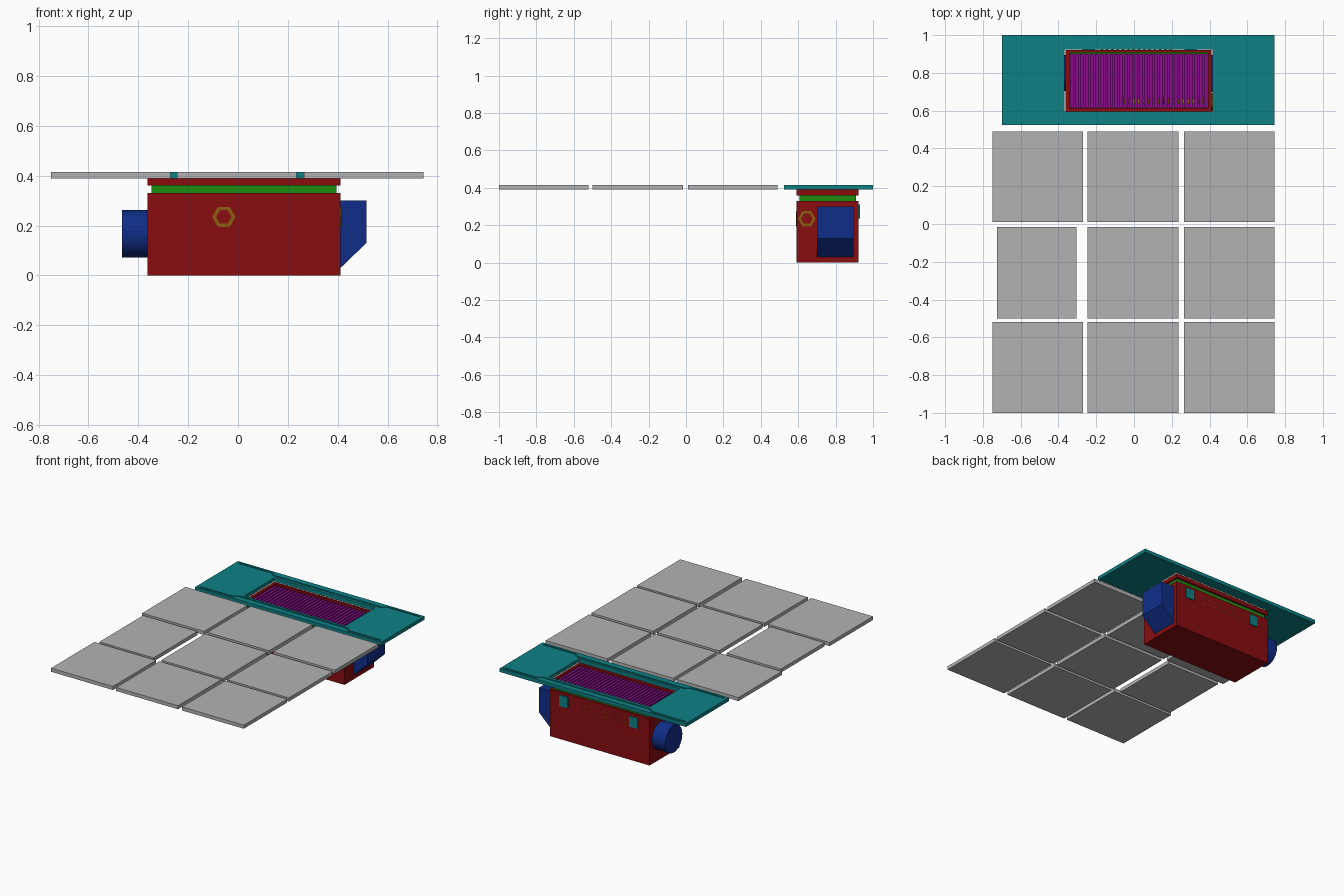
import bpy
import bmesh
import math
from mathutils import Matrix, Vector

if "Cube" in bpy.data.objects:
    bpy.data.objects.remove(bpy.data.objects["Cube"], do_unlink=True)


def material(name, r, g, b):
    m = bpy.data.materials.new(name)
    m.use_nodes = True
    m.diffuse_color = (r, g, b, 1)
    m.node_tree.nodes["Principled BSDF"].inputs["Base Color"].default_value = (r, g, b, 1)
    return m


GREY = material("grey", 0.45, 0.45, 0.45)
TEAL = material("teal", 0.004, 0.22, 0.235)
RED = material("dark red", 0.25, 0.004, 0.005)
BLUE = material("blue", 0.005, 0.027, 0.25)
GREEN = material("green", 0.013, 0.27, 0.005)
PURPLE = material("purple", 0.25, 0.004, 0.26)
GOLD = material("dull gold", 0.26, 0.11, 0.005)


def finish(name, bm, mat):
    bmesh.ops.recalc_face_normals(bm, faces=bm.faces)
    mesh = bpy.data.meshes.new(name)
    bm.to_mesh(mesh)
    bm.free()
    mesh.materials.append(mat)
    ob = bpy.data.objects.new(name, mesh)
    bpy.context.collection.objects.link(ob)
    return ob


def add_box(bm, x, y, z):
    """Add a box given its (min, max) along each axis."""
    lo, hi = Vector((x[0], y[0], z[0])), Vector((x[1], y[1], z[1]))
    bmesh.ops.create_cube(bm, size=1, matrix=Matrix.Translation((lo + hi) / 2)
                          @ Matrix.Diagonal((*(hi - lo), 1)))


def box(name, x, y, z, mat):
    bm = bmesh.new()
    add_box(bm, x, y, z)
    return finish(name, bm, mat)


def add_prism(bm, points, shift):
    """Extrude a flat outline of 3D points along a vector."""
    face = bm.faces.new([bm.verts.new(p) for p in points])
    new = bmesh.ops.extrude_face_region(bm, geom=[face], use_keep_orig=True)["geom"]
    verts = [v for v in new if isinstance(v, bmesh.types.BMVert)]
    bmesh.ops.translate(bm, verts=verts, vec=shift)


def add_ring(bm, outer, inner, shift):
    """Extrude the band between two matching closed outlines."""
    shift = Vector(shift)
    loops = []
    for pts in (outer, inner):
        for off in (Vector(), shift):
            loops.append([bm.verts.new(Vector(p) + off) for p in pts])
    n = len(outer)
    for a, b in ((0, 1), (1, 3), (3, 2), (2, 0)):
        for i in range(n):
            j = (i + 1) % n
            bm.faces.new((loops[a][i], loops[a][j], loops[b][j], loops[b][i]))


def rect(x, y, z):
    return [(x[0], y[0], z), (x[1], y[0], z), (x[1], y[1], z), (x[0], y[1], z)]


def frame(name, outer, inner, z, mat):
    bm = bmesh.new()
    add_ring(bm, rect(*outer, z[0]), rect(*inner, z[0]), (0, 0, z[1] - z[0]))
    return finish(name, bm, mat)


def cut(ob, cutter):
    mod = ob.modifiers.new("cut", "BOOLEAN")
    mod.operation = "DIFFERENCE"
    mod.object = cutter
    bpy.context.view_layer.objects.active = ob
    bpy.ops.object.modifier_apply(modifier=mod.name)
    bpy.data.objects.remove(cutter, do_unlink=True)


# Floor tiles: three rows of three, one of them narrower
TOP = (0.39, 0.415)
columns = [(-0.75, -0.27), (-0.245, 0.235), (0.265, 0.745)]
rows = [(-1.0, -0.52), (-0.5, -0.015), (0.01, 0.49)]
for r, y in enumerate(rows):
    for c, x in enumerate(columns):
        span = (-0.725, -0.305) if (r, c) == (1, 0) else x
        box(f"floor_tile_{r + 1}_{c + 1}", span, y, TOP, GREY)

# Cover plate with an opening and a shallow stepped groove along each long edge
plate = frame("cover_plate", ((-0.7, 0.745), (0.525, 1.0)),
              ((-0.367, 0.415), (0.595, 0.925)), TOP, TEAL)
for side in (1, -1):
    path = [(-0.68, 0.217), (-0.42, 0.217), (-0.39, 0.19),
            (0.445, 0.19), (0.475, 0.217), (0.725, 0.217)]
    line = [(x, 0.7625 + side * d) for x, d in path]
    outline = [(x, y - 0.005, 0.41) for x, y in line]
    outline += [(x, y + 0.005, 0.41) for x, y in reversed(line)]
    bm = bmesh.new()
    add_prism(bm, outline, (0, 0, 0.02))
    cut(plate, finish("groove_cutter", bm, TEAL))

# Open-topped case, gasket and rim
OUT_X, OUT_Y = (-0.363, 0.411), (0.592, 0.922)
IN_X, IN_Y = (-0.342, 0.392), (0.615, 0.908)
case = box("case", OUT_X, OUT_Y, (0, 0.33), RED)
cut(case, box("cavity_cutter", IN_X, IN_Y, (0.03, 0.5), RED))
frame("gasket", ((-0.348, 0.395), (0.606, 0.908)),
      ((-0.342, 0.390), (0.615, 0.900)), (0.33, 0.36), GREEN)
frame("rim", (OUT_X, OUT_Y), (IN_X, IN_Y), (0.36, 0.39), RED)

# Grille: a tray carrying parallel slats, with small pins between some of them
box("grille_tray", IN_X, IN_Y, (0.27, 0.29), PURPLE)
slats, pins = bmesh.new(), bmesh.new()
COUNT = 28
pitch = (IN_X[1] - IN_X[0]) / COUNT
for i in range(COUNT):
    x = IN_X[0] + pitch * (i + 0.5)
    add_box(slats, (x - 0.009, x + 0.009), (0.617, 0.898), (0.29, 0.38))
    gap = x + pitch / 2
    if -0.07 < gap < 0.38:
        add_box(pins, (gap - 0.003, gap + 0.003), (0.635, 0.665), (0.29, 0.33))
finish("grille_slats", slats, PURPLE)
finish("grille_pins", pins, GOLD)


# Hexagonal rings on the front and left faces
def hexagon(radius, centre, along):
    along = Vector(along)
    return [Vector(centre) + along * radius * math.cos(k * math.pi / 3)
            + Vector((0, 0, radius * math.sin(k * math.pi / 3))) for k in range(6)]


for name, centre, along, out in (
        ("front_hex_ring", (-0.057, 0.592, 0.235), (1, 0, 0), (0, -0.004, 0)),
        ("left_hex_ring", (0.411, 0.646, 0.235), (0, 1, 0), (0.004, 0, 0))):
    bm = bmesh.new()
    add_ring(bm, hexagon(0.047, centre, along), hexagon(0.031, centre, along), out)
    finish(name, bm, GOLD)

# Rear plates and two rows of small studs between them
for name, x in (("rear_plate_left", 0.3), ("rear_plate_right", -0.24)):
    box(name, (x - 0.033, x + 0.033), (0.92, 0.929), (0.235, 0.31), TEAL)
studs = bmesh.new()
for z in (0.25, 0.285):
    for i in range(14):
        add_prism(studs, hexagon(0.005, (-0.17 + 0.028 * i, 0.921, z), (1, 0, 0)), (0, 0.003, 0))
finish("rear_studs", studs, GOLD)

# Sloped duct on the left end
bm = bmesh.new()
profile = [(0.411, 0.03), (0.515, 0.13), (0.515, 0.3), (0.411, 0.3)]
add_prism(bm, [(x, 0.7, z) for x, z in profile], (0, 0.195, 0))
finish("sloped_duct", bm, BLUE)

# Round outlet on the right end
bm = bmesh.new()
bmesh.ops.create_cone(bm, cap_ends=True, segments=48, radius1=0.095, radius2=0.095, depth=0.102,
                      matrix=Matrix.Translation((-0.414, 0.8, 0.167)) @ Matrix.Rotation(math.pi / 2, 4, "Y"))
outlet = finish("round_outlet", bm, BLUE)
bpy.ops.object.select_all(action="DESELECT")
outlet.select_set(True)
bpy.context.view_layer.objects.active = outlet
bpy.ops.object.shade_smooth_by_angle(angle=math.radians(30))
